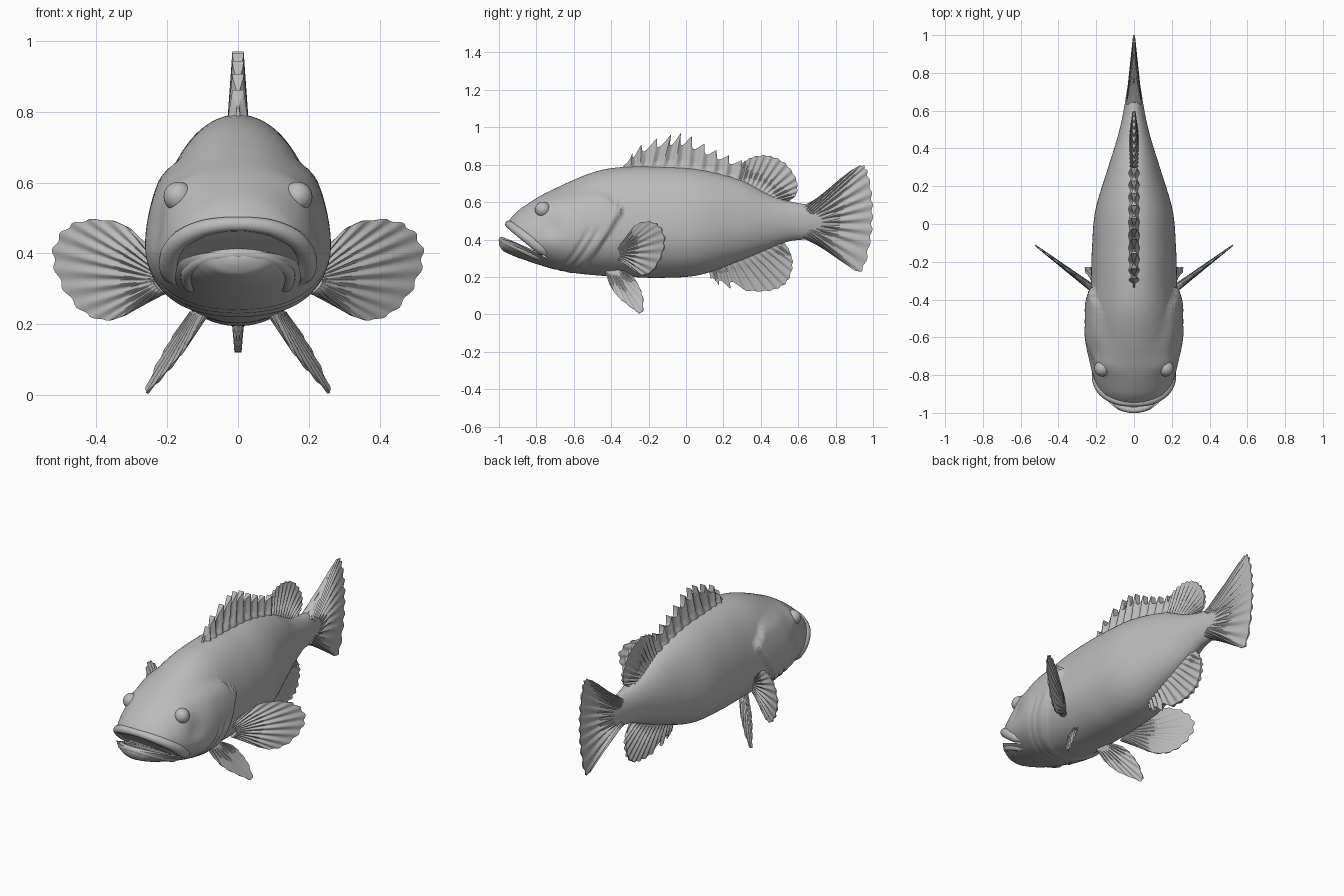
import bpy, bmesh, math
from mathutils import Vector

old = bpy.data.objects.get("Cube")
if old:
    bpy.data.objects.remove(old, do_unlink=True)

skin = bpy.data.materials.new("fish grey")
skin.use_nodes = True
GREY = (0.5, 0.5, 0.5, 1)
skin.diffuse_color = GREY
skin.node_tree.nodes["Principled BSDF"].inputs["Base Color"].default_value = GREY


def hermite(keys, vals, k):
    """Smooth interpolation of vals over ascending keys."""
    k = min(max(k, keys[0]), keys[-1])
    i = 0
    while i < len(keys) - 2 and k > keys[i + 1]:
        i += 1

    def slope(j):
        a, b = max(j - 1, 0), min(j + 1, len(keys) - 1)
        return (vals[b] - vals[a]) / (keys[b] - keys[a])
    h = keys[i + 1] - keys[i]
    t = (k - keys[i]) / h
    s = t * t * (3 - 2 * t)
    return (vals[i] * (1 - s) + vals[i + 1] * s
            + h * t * (1 - t) * ((1 - t) * slope(i) - t * slope(i + 1)))


def smoothstep(t):
    t = min(max(t, 0), 1)
    return t * t * (3 - 2 * t)


def finish(ob, angle=40):
    ob.data.materials.clear()
    ob.data.materials.append(skin)
    bpy.ops.object.select_all(action="DESELECT")
    ob.select_set(True)
    bpy.context.view_layer.objects.active = ob
    bpy.ops.object.shade_smooth_by_angle(angle=math.radians(angle))
    return ob


def make_object(name, bm):
    bmesh.ops.recalc_face_normals(bm, faces=bm.faces)
    mesh = bpy.data.meshes.new(name)
    bm.to_mesh(mesh)
    bm.free()
    ob = bpy.data.objects.new(name, mesh)
    bpy.context.collection.objects.link(ob)
    return ob


# Body stations: y, top, bottom, widest height, half width
STATIONS = list(zip(*[
    (-1, .395, .375, .385, .02), (-.985, .43, .345, .39, .075),
    (-.96, .475, .33, .395, .115), (-.94, .51, .32, .4, .138),
    (-.89, .56, .3, .405, .18), (-.78, .63, .265, .41, .217),
    (-.62, .71, .225, .415, .235), (-.46, .77, .207, .42, .235),
    (-.3, .79, .2, .42, .228), (-.14, .79, .195, .43, .223),
    (.07, .775, .21, .44, .205), (.29, .72, .285, .47, .14),
    (.45, .64, .35, .495, .09), (.55, .605, .39, .498, .065),
    (.63, .59, .4, .495, .05), (.72, .58, .41, .495, .035),
    (.82, .55, .44, .495, .012)]))

# Rear edge of the gill cover: height, y
GILL_Z = (.2, .29, .43, .52, .56, .6, .64, .7)
GILL_Y = (-.62, -.51, -.41, -.355, -.33, -.385, -.43, -.6)


def section(y):
    return [hermite(STATIONS[0], col, y) for col in STATIONS[1:]]


def half_width(y, z):
    top, low, mid, wide = section(y)
    u = (z - mid) / ((top - mid) if z > mid else (mid - low))
    return wide * math.sqrt(max(0, 1 - u * u))


def relief(y, z):
    """Outward offset for gill cover, folds and brow."""
    gap = hermite(GILL_Z, GILL_Y, z) - y
    d = .026 * smoothstep(gap / .016) * smoothstep((y + .9) / .35)
    d *= smoothstep((.68 - z) / .08) * smoothstep((z - .2) / .06)
    if z < .45:
        for fold in (.07, .12):
            d -= .008 * math.exp(-((gap - fold) / .013) ** 2) * smoothstep((y + .85) / .15)
    d += .018 * math.exp(-((y + .75) ** 2 + (z - .585) ** 2) / .0025)
    d -= .012 * math.exp(-((y + .72) ** 2 + (z - .47) ** 2) / .003)
    return d


# Body
RINGS, SIDES = 210, 96
bm = bmesh.new()
rings = []
for i in range(RINGS + 1):
    t = i / RINGS
    y = -1 + 1.82 * (t * .75 + t * t * .25)
    top, low, mid, wide = section(y)
    ring = []
    for j in range(SIDES):
        a = math.tau * j / SIDES
        c, s = math.cos(a), math.sin(a)
        z = mid + s * ((top - mid) if s > 0 else (mid - low))
        d = relief(y, z)
        ring.append(bm.verts.new((wide * c + d * c, y, z + d * s * .3)))
    rings.append(ring)
for a, b in zip(rings, rings[1:]):
    for j in range(SIDES):
        k = (j + 1) % SIDES
        bm.faces.new((a[j], a[k], b[k], b[j]))
bm.faces.new(rings[0])
bm.faces.new(rings[-1])
body = make_object("body", bm)

# Open mouth, cut by a slanting wedge
bm = bmesh.new()
wedge = [(-1.1, .6), (-.96, .475), (-.92, .44), (-.74, .3), (-.85, .35), (-.92, .385), (-1, .408), (-1.1, .41)]
face = bm.faces.new([bm.verts.new((-.4, y, z)) for y, z in wedge])
new = bmesh.ops.extrude_face_region(bm, geom=[face])["geom"]
bmesh.ops.translate(bm, vec=(.8, 0, 0), verts=[v for v in new if isinstance(v, bmesh.types.BMVert)])
cutter = make_object("mouth_cutter", bm)
cutter.hide_render = True
cut = body.modifiers.new("mouth", "BOOLEAN")
cut.operation, cut.solver, cut.object = "DIFFERENCE", "EXACT", cutter
bpy.context.view_layer.objects.active = body
bpy.ops.object.modifier_apply(modifier="mouth")
bpy.data.objects.remove(cutter, do_unlink=True)
finish(body, 50)


# Lips follow the edges of the mouth
def lip(name, front, back, r_front, r_back, inset):
    def height(y):
        return front[1] + (back[1] - front[1]) * (y - front[0]) / (back[0] - front[0])
    y0 = front[0] - .03
    while half_width(y0, height(y0)) <= 0:
        y0 += .001
    curve = bpy.data.curves.new(name, "CURVE")
    curve.dimensions = "3D"
    curve.bevel_depth = 1
    curve.bevel_resolution = 4
    curve.use_fill_caps = True
    steps = 40
    spline = curve.splines.new("POLY")
    spline.points.add(steps)
    for i, p in enumerate(spline.points):
        t = 2 * i / steps - 1
        y = y0 + (back[0] - y0) * t * t
        x = math.copysign(max(half_width(y, height(y)) - inset, 0), t)
        p.co = (x, y + inset, height(y), 1)
        end = smoothstep((1 - abs(t)) / .12)
        p.radius = (r_front + (r_back - r_front) * abs(t)) * (.3 + .7 * end)
    ob = bpy.data.objects.new(name, curve)
    bpy.context.collection.objects.link(ob)
    bpy.ops.object.select_all(action="DESELECT")
    ob.select_set(True)
    bpy.context.view_layer.objects.active = ob
    bpy.ops.object.convert(target="MESH")
    finish(bpy.context.object, 60)


lip("upper_lip", (-.945, .475), (-.73, .31), .02, .032, .008)
lip("lower_lip", (-.985, .392), (-.76, .29), .016, .022, .012)


# Fins: ribbed sheets spanning a base line and a tip line
def fin(name, base, tip, place, normal, rays, thick, thin, teeth=0, bite=0, span=1):
    cols, rows = rays * 8, 12
    normal = Vector(normal).normalized()

    def along(pts, u):
        keys = range(len(pts))
        return Vector([hermite(keys, [p[c] for p in pts], u * (len(pts) - 1)) for c in (0, 1)])
    bm = bmesh.new()
    sheets = [[], []]
    for i in range(cols + 1):
        u = i / cols
        b, e = along(base, u), along(tip, u)
        if teeth and u < span:
            saw = (u / span * teeth) % 1
            e = b.lerp(e, 1 - bite * math.sin(math.pi * saw ** .5))
        else:
            e = b.lerp(e, 1 - .015 * (1 - math.cos(math.tau * rays * u)))
        rib = .65 + .35 * math.cos(math.tau * rays * u)
        rim = .25 + .75 * smoothstep(min(u, 1 - u) * 12)
        for side, sheet in zip((1, -1), sheets):
            col = []
            for j in range(rows + 1):
                v = j / rows
                w = (thick + (thin - thick) * v) * (1 - (1 - rib) * min(1, v * 3)) * rim
                col.append(bm.verts.new(Vector(place(*b.lerp(e, v))) + normal * side * w))
            sheet.append(col)
    f, g = sheets
    for i in range(cols):
        for j in range(rows):
            for s in sheets:
                bm.faces.new((s[i][j], s[i + 1][j], s[i + 1][j + 1], s[i][j + 1]))
        for j in (0, rows):
            bm.faces.new((f[i][j], f[i + 1][j], g[i + 1][j], g[i][j]))
    for i in (0, cols):
        for j in range(rows):
            bm.faces.new((f[i][j], f[i][j + 1], g[i][j + 1], g[i][j]))
    finish(make_object(name, bm), 50)


def upright(y, z):
    return (0, y, z)


X = (1, 0, 0)
fin("spiny_dorsal_fin", [(-.35, .77), (-.15, .775), (.1, .755), (.33, .69)],
    [(-.32, .81), (-.25, .9), (-.1, .96), (0, .965), (.12, .9), (.24, .845), (.37, .8)],
    upright, X, 11, .03, .016, 11, .33)
fin("soft_dorsal_fin", [(.26, .71), (.4, .65), (.53, .595)],
    [(.29, .8), (.35, .84), (.44, .85), (.53, .81), (.592, .72), (.59, .64), (.54, .6)],
    upright, X, 14, .025, .008)
fin("anal_fin", [(.12, .24), (.3, .31), (.52, .39)],
    [(.135, .18), (.2, .145), (.31, .125), (.45, .125), (.54, .17), (.572, .27), (.55, .35)],
    upright, X, 14, .025, .01, 3, .3, .35)
fin("tail_fin", [(.62, .575), (.66, .54), (.67, .495), (.66, .45), (.62, .41)],
    [(.75, .65), (.83, .73), (.93, .797), (.97, .77), (.995, .65), (1, .52), (.987, .38),
     (.94, .23), (.85, .27), (.74, .35)],
    upright, X, 18, .04, .005)

# Paired fins and eyes
for s, side in ((1, "left"), (-1, "right")):
    fin(side + "_pectoral_fin", [(.2, .36), (.22, .34), (.225, .315), (.2, .285)],
        [(.26, .43), (.33, .485), (.42, .497), (.49, .47), (.525, .4), (.5, .31),
         (.44, .235), (.37, .21), (.3, .235), (.235, .28)],
        lambda x, z: (s * x, -.34 + (x - .22) * .75, z), (s * .6, -.8, 0), 14, .02, .004)
    fin(side + "_pelvic_fin", [(-.43, .225), (-.38, .23), (-.33, .23)],
        [(-.41, .16), (-.37, .1), (-.3, .04), (-.237, .004), (-.228, .08), (-.25, .15), (-.28, .2)],
        lambda y, z: (s * (.11 + (.2 - z) * .45 + (y + .42) * .35), y, z),
        (s, -.35, .45), 9, .014, .004)
    bpy.ops.mesh.primitive_uv_sphere_add(segments=32, ring_count=16, radius=.042,
                                         location=(s * .168, -.765, .56))
    eye = bpy.context.object
    eye.name = side + "_eye"
    finish(eye)
